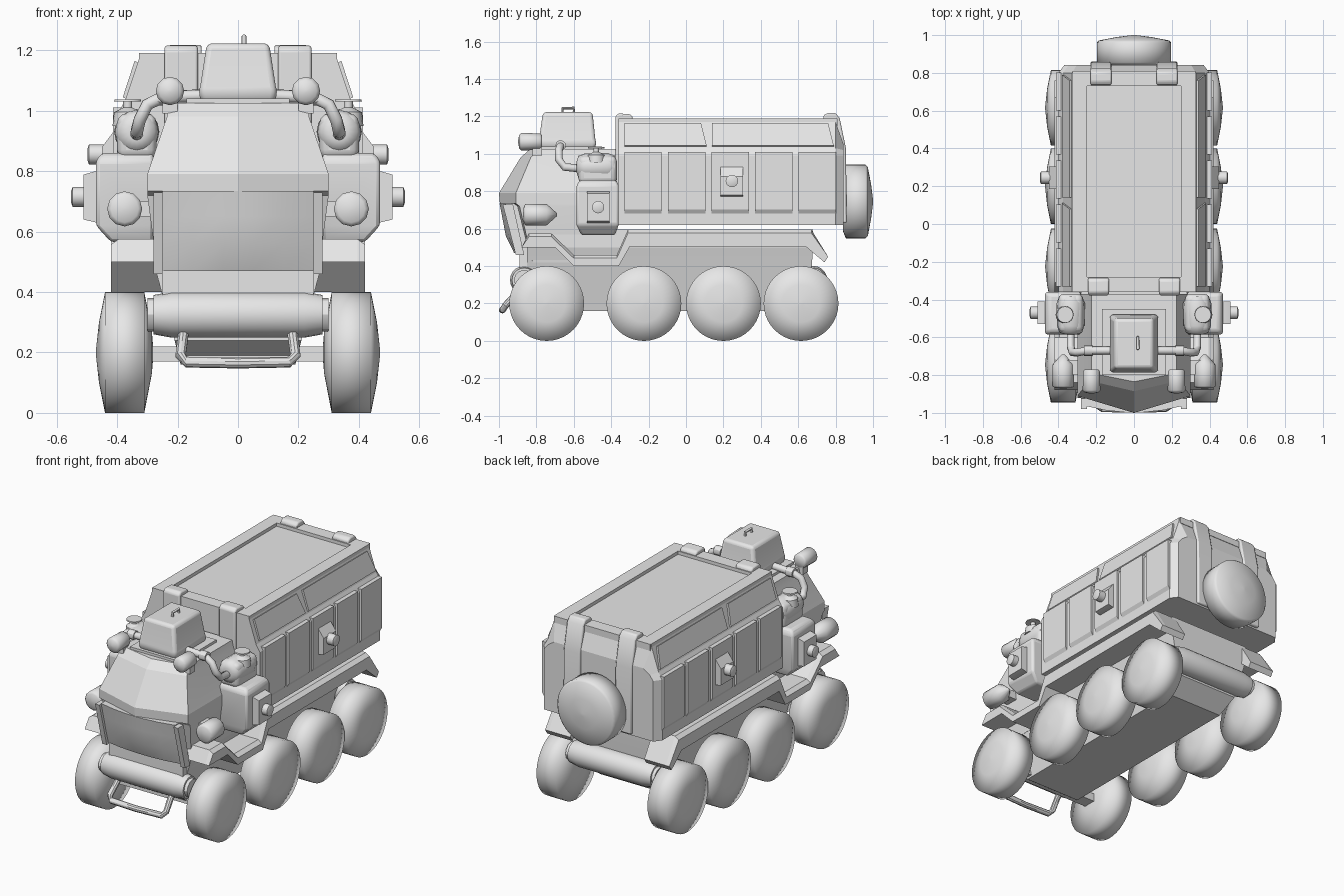
import bpy, bmesh, math
from mathutils import Vector

grey = bpy.data.materials.new("light_grey")
grey.diffuse_color = (0.8, 0.8, 0.8, 1)


def finish(name, bm, mirror=False, bevel=0, segments=2, angle=30):
    """Turn a bmesh into a named object, with optional bevel and x mirror."""
    bmesh.ops.recalc_face_normals(bm, faces=bm.faces)
    me = bpy.data.meshes.new(name)
    bm.to_mesh(me)
    bm.free()
    me.materials.append(grey)
    ob = bpy.data.objects.new(name, me)
    bpy.context.collection.objects.link(ob)
    bpy.ops.object.select_all(action='DESELECT')
    ob.select_set(True)
    bpy.context.view_layer.objects.active = ob
    bpy.ops.object.shade_smooth_by_angle(angle=math.radians(angle))
    if bevel:
        mod = ob.modifiers.new("bevel", 'BEVEL')
        mod.width, mod.segments = bevel, segments
    if mirror:
        ob.modifiers.new("mirror", 'MIRROR')
    return ob


def loft(name, rings, **kw):
    """Skin a stack of rings with equal point counts and cap both ends."""
    bm = bmesh.new()
    vs = [[bm.verts.new(p) for p in r] for r in rings]
    n = len(rings[0])
    for a, b in zip(vs, vs[1:]):
        for i in range(n):
            bm.faces.new((a[i], a[(i + 1) % n], b[(i + 1) % n], b[i]))
    bm.faces.new(vs[0])
    bm.faces.new(vs[-1])
    return finish(name, bm, **kw)


def rect(x0, x1, y0, y1, z):
    return [(x0, y0, z), (x1, y0, z), (x1, y1, z), (x0, y1, z)]


def box(name, x0, x1, y0, y1, z0, z1, **kw):
    return loft(name, [rect(x0, x1, y0, y1, z0), rect(x0, x1, y0, y1, z1)], **kw)


def prism(name, profile, x0, x1, **kw):
    """Extrude a (y, z) profile along x."""
    return loft(name, [[(x, y, z) for y, z in profile] for x in (x0, x1)], **kw)


def lathe(name, centre, axis, profile, n=24, **kw):
    """Spin (distance along axis, radius) points around an axis."""
    rot = Vector((0, 0, 1)).rotation_difference(Vector(axis))
    rings = []
    for d, r in profile:
        rings.append([Vector(centre) + rot @ Vector((r * math.cos(2 * math.pi * i / n),
                      r * math.sin(2 * math.pi * i / n), d)) for i in range(n)])
    return loft(name, rings, **kw)


def tube(name, pts, r, n=10, **kw):
    """Sweep a circle along a path."""
    pts = [Vector(p) for p in pts]
    rings = []
    for i, p in enumerate(pts):
        t = (pts[min(i + 1, len(pts) - 1)] - pts[max(i - 1, 0)]).normalized()
        u = t.orthogonal().normalized() if i == 0 else (u - t * u.dot(t)).normalized()
        v = t.cross(u)
        rings.append([p + r * (u * math.cos(2 * math.pi * k / n) + v * math.sin(2 * math.pi * k / n))
                      for k in range(n)])
    return loft(name, rings, **kw)


# Domed wheels and the rear spare
for i, y in enumerate((-0.745, -0.225, 0.2, 0.615)):
    lathe(f"wheel_{i + 1}", (0.375, y, 0.2), (1, 0, 0),
          [(-0.095, 0.01), (-0.09, 0.07), (-0.065, 0.2), (0.065, 0.2), (0.085, 0.1), (0.095, 0.01)],
          n=40, mirror=True, angle=150)
lathe("spare_wheel", (0, 0.9, 0.745), (0, 1, 0),
      [(-0.06, 0.16), (-0.045, 0.197), (0.06, 0.197), (0.072, 0.185), (0.09, 0.09), (0.1, 0.01)], n=40, angle=150)

# Lower hull with sides leaning inward to a narrow floor
loft("hull", [rect(-0.19, 0.19, -0.74, 0.55, 0.16), rect(-0.21, 0.21, -0.85, 0.66, 0.24),
              rect(-0.28, 0.28, -0.85, 0.68, 0.5), rect(-0.28, 0.28, -0.8, 0.68, 0.595)], angle=15)

# Stepped fenders above the wheels, with a sloped outer edge
fender = [(-0.88, 0.5), (-0.84, 0.575), (-0.72, 0.575), (-0.6, 0.46), (-0.37, 0.46), (-0.31, 0.595),
          (0.67, 0.595), (0.76, 0.45), (0.74, 0.42), (0.64, 0.505), (-0.3, 0.505), (-0.36, 0.4),
          (-0.6, 0.4), (-0.7, 0.5)]
loft("fender", [[(x, y, z - (drop if 0 < i < 7 else 0)) for i, (y, z) in enumerate(fender)]
                for x, drop in ((0.25, 0), (0.395, 0), (0.42, 0.018))], mirror=True, angle=10)

# Front and rear rollers with their end caps
for name, y in (("front_roller", -0.865), ("rear_roller", 0.68)):
    lathe(name, (0, y, 0.325), (1, 0, 0),
          [(-0.28, 0.065), (-0.22, 0.076), (0.22, 0.076), (0.28, 0.065)], n=20)
    lathe(name + "_cap", (0.28, y, 0.325), (1, 0, 0), [(0, 0.055), (0.02, 0.055)], n=12, mirror=True)
box("front_axle", -0.3, 0.3, -0.78, -0.7, 0.17, 0.22)

# Front bumper bar
tube("bumper_bar", [(-0.18, -0.87, 0.28), (-0.182, -0.91, 0.25), (-0.19, -0.965, 0.19), (-0.17, -0.978, 0.168),
                    (0, -0.982, 0.165), (0.17, -0.978, 0.168), (0.19, -0.965, 0.19), (0.182, -0.91, 0.25),
                    (0.18, -0.87, 0.28)], 0.018)


# Cab with a pointed nose
def plan(z, w, nose, corner, back):
    return [(-w, corner, z), (0, nose, z), (w, corner, z), (w, back, z), (-w, back, z)]


loft("cab", [plan(0.42, 0.26, -0.86, -0.82, -0.37), plan(0.72, 0.3, -0.95, -0.89, -0.37),
             plan(0.735, 0.3, -0.995, -0.91, -0.37), plan(0.79, 0.3, -1.0, -0.91, -0.37),
             plan(0.98, 0.235, -0.885, -0.83, -0.37), plan(1.025, 0.225, -0.835, -0.79, -0.37)], angle=15)
loft("windscreen", [[(x, y + (-b * (1 - (x / 0.25) ** 2) if f else 0.06), z)
                     for f, xs in ((1, (-0.25, -0.15, -0.05, 0.05, 0.15, 0.25)), (0, (0.25, -0.25)))
                     for x in xs]
                    for z, y, b in ((0.47, -0.895, 0.025), (0.56, -0.92, 0.045), (0.65, -0.942, 0.04),
                                    (0.735, -0.965, 0.033))], angle=40)
prism("windscreen_post", [(-0.91, 0.46), (-0.98, 0.73), (-0.925, 0.73), (-0.865, 0.46)], 0.25, 0.28, mirror=True)
box("grille", -0.25, 0.25, -0.89, -0.8, 0.39, 0.47)

# Roof hatch, its base and handle
box("hatch_base", -0.17, 0.17, -0.8, -0.45, 1.0, 1.04)
loft("roof_hatch", [rect(-0.115, 0.115, -0.77, -0.49, 1.02), rect(-0.132, 0.132, -0.79, -0.48, 1.055),
                    rect(-0.125, 0.125, -0.785, -0.485, 1.08), rect(-0.103, 0.103, -0.765, -0.5, 1.223)],
     bevel=0.018, segments=3, angle=60)
tube("hatch_handle", [(0.02, -0.66, 1.21), (0.02, -0.66, 1.245), (0.02, -0.6, 1.245), (0.02, -0.6, 1.21)], 0.008)

# Roof lamps, side headlights and pipes
lathe("roof_lamp", (0.225, -0.83, 1.065), (0, -1, 0),
      [(-0.06, 0.035), (-0.05, 0.044), (0.05, 0.047), (0.062, 0.035), (0.068, 0.005)], n=12, mirror=True, angle=60)
box("roof_lamp_bracket", 0.2, 0.25, -0.82, -0.77, 0.99, 1.04, mirror=True)
lathe("headlight", (0.375, -0.78, 0.675), (0, -1, 0),
      [(-0.09, 0.008), (-0.035, 0.057), (0.078, 0.058), (0.087, 0.045), (0.091, 0.005)], n=12, mirror=True, angle=60)
box("headlight_mount", 0.28, 0.36, -0.8, -0.72, 0.65, 0.7, mirror=True)
tube("side_pipe", [(0.11, -0.67, 1.05), (0.25, -0.67, 1.045), (0.3, -0.68, 1.02), (0.325, -0.68, 0.97),
                   (0.335, -0.65, 0.93), (0.335, -0.55, 0.92)], 0.021, mirror=True, angle=60)
lathe("pipe_collar", (0.22, -0.67, 1.045), (1, 0, 0), [(0, 0.028), (0.045, 0.028)], n=12, mirror=True)

# Side tanks and storage boxes behind the cab
lathe("side_tank", (0.335, -0.48, 0.93), (0, 1, 0),
      [(-0.105, 0.03), (-0.095, 0.06), (-0.06, 0.072), (0.06, 0.075), (0.1, 0.06)], n=16, mirror=True, angle=60)
box("tank_support", 0.27, 0.4, -0.575, -0.37, 0.84, 0.99, mirror=True, bevel=0.03, segments=3)
lathe("tank_cap", (0.365, -0.48, 0.95), (0, 0, 1), [(0, 0.05), (0.045, 0.045), (0.06, 0.015), (0.08, 0.015)],
      n=16, mirror=True)
lathe("tank_disc", (0.365, -0.48, 1.03), (0, 0, 1), [(0, 0.045), (0.007, 0.043)], n=16, mirror=True)
loft("storage_box", [rect(0.28, 0.42, -0.56, -0.38, 0.565), rect(0.28, 0.47, -0.585, -0.36, 0.62),
                     rect(0.28, 0.47, -0.585, -0.36, 0.835), rect(0.28, 0.45, -0.565, -0.375, 0.86)],
     mirror=True, bevel=0.012)


def hatch(name, x, y, z, h, depth, knob, slope):
    """Side plate with a sloped top and a round knob on it."""
    profile = [(x - 0.03, z - h), (x, z - h), (x + depth, z - h + 0.01),
               (x + depth, z + h - slope), (x, z + h), (x - 0.03, z + h)]
    loft(name + "_plate", [[(px, y + s, pz) for px, pz in profile] for s in (-0.06, 0.06)], mirror=True)
    lathe(name + "_knob", (x + depth, y, z), (1, 0, 0),
          [(-0.01, 0.033), (knob - 0.005, 0.033), (knob, 0.02)], n=16, mirror=True)


hatch("storage_hatch", 0.47, -0.47, 0.715, 0.085, 0.042, 0.04, 0.012)
hatch("cargo_hatch", 0.405, 0.245, 0.855, 0.085, 0.045, 0.048, 0.06)


# Cargo body with sloped shoulders and a chamfered back
def section(y, s, top, shoulder):
    half = [(0.4 * s, 0.62), (0.4 * s, 0.99), (0.375 * s, shoulder), (0.328 * s, top)]
    return [(x, y, z) for x, z in half] + [(-x, y, z) for x, z in reversed(half)]


loft("cargo_body", [section(-0.36, 1, 1.17, 1.03), section(0.8, 1, 1.17, 1.03),
                    section(0.843, 0.92, 1.05, 1.02)], angle=10)
box("roof_side_rail", 0.25, 0.328, -0.36, 0.8, 1.15, 1.19, mirror=True)
for name, y0, y1 in (("front", -0.36, -0.28), ("rear", 0.73, 0.81)):
    box(f"roof_{name}_rail", -0.325, 0.325, y0, y1, 1.15, 1.19)

# Raised lower panels with a bevelled foot, and sloped upper panels
for i in range(5):
    y0 = -0.33 + 0.233 * i
    y1 = y0 + 0.2
    loft(f"side_panel_{i + 1}", [[(x, y0, 0.68 + t), (x, y1, 0.68 + t), (x, y1, 1.01), (x, y0, 1.01)]
                                 for x, t in ((0.375, 0), (0.4, 0), (0.413, 0.022))], mirror=True, angle=10)
for i, (y0, y1) in enumerate(((-0.33, 0.11), (0.14, 0.79))):
    loft(f"upper_panel_{i + 1}", [[(0.371 + d, y0, 1.04 + d / 2), (0.371 + d, y1, 1.04 + d / 2),
                                   (0.332 + d, y1 - 0.03, 1.16 + d / 2), (0.332 + d, y0, 1.16 + d / 2)]
                                  for d in (-0.02, 0.01)], mirror=True)

# Straps wrapping over the cargo body
prism("rear_strap", [(0.735, 1.15), (0.735, 1.205), (0.755, 1.218), (0.8, 1.218), (0.822, 1.19), (0.855, 1.03),
                     (0.86, 0.63), (0.82, 0.63), (0.8, 1.15)], 0.12, 0.23, mirror=True, bevel=0.008)
prism("front_strap", [(-0.285, 1.15), (-0.285, 1.2), (-0.3, 1.212), (-0.36, 1.216), (-0.378, 1.2), (-0.378, 0.63),
                      (-0.34, 0.63), (-0.34, 1.15)], 0.133, 0.243, mirror=True, bevel=0.008)
